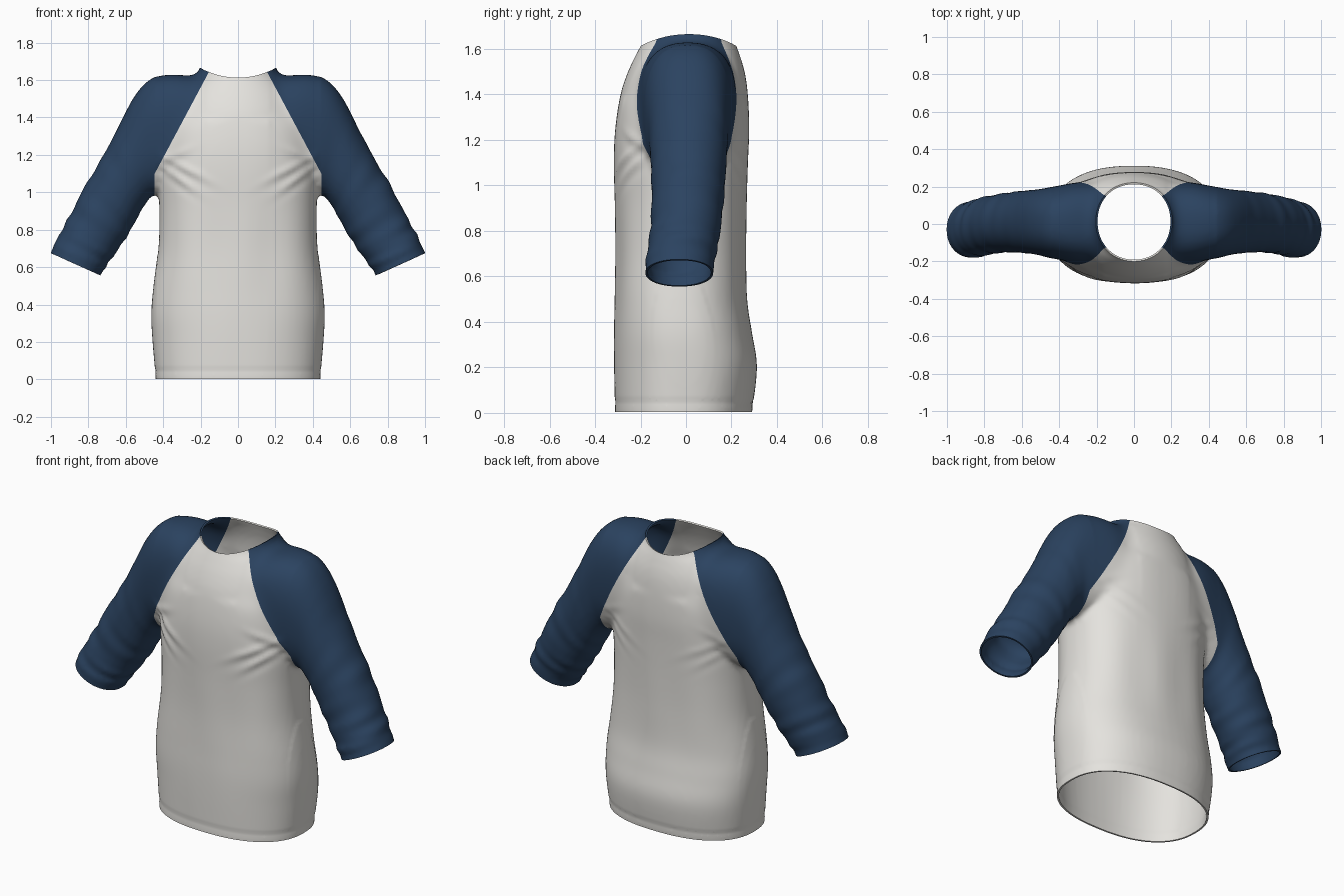
import bpy
import bmesh
from math import sin, cos, pi, exp, copysign
from mathutils import Vector

cube = bpy.data.objects.get("Cube")
if cube:
    bpy.data.objects.remove(cube, do_unlink=True)


def material(name, rgb):
    mat = bpy.data.materials.new(name)
    mat.use_nodes = True
    mat.diffuse_color = (*rgb, 1)
    mat.node_tree.nodes["Principled BSDF"].inputs["Base Color"].default_value = (*rgb, 1)
    return mat


def spline(rows, steps):
    """Catmull-Rom interpolation of profile rows."""
    out = []
    for i in range(len(rows) - 1):
        quad = [rows[max(i - 1, 0)], rows[i], rows[i + 1], rows[min(i + 2, len(rows) - 1)]]
        for s in range(steps):
            t = s / steps
            out.append([b + 0.5 * t * (c - a + t * (2 * a - 5 * b + 4 * c - d
                        + t * (3 * (b - c) + d - a))) for a, b, c, d in zip(*quad)])
    return out + [list(rows[-1])]


def oval(power, count=64):
    """Unit superellipse as (u, v) pairs."""
    for k in range(count):
        a = 2 * pi * k / count
        yield [copysign(abs(f) ** (2 / power), f) for f in (cos(a), sin(a))]


def loft(bm, rings):
    loops = [[bm.verts.new(p) for p in ring] for ring in rings]
    for lo, hi in zip(loops, loops[1:]):
        for k in range(len(lo)):
            n = (k + 1) % len(lo)
            bm.faces.new((lo[k], lo[n], hi[n], hi[k]))
    bm.faces.new(loops[0])
    bm.faces.new(loops[-1])


# Torso profile: height, half width, front y, back y
TORSO = [(-0.08, 0.44, -0.31, 0.28), (0, 0.44, -0.312, 0.29), (0.2, 0.457, -0.316, 0.312),
         (0.35, 0.464, -0.316, 0.29), (0.5, 0.452, -0.312, 0.267), (0.7, 0.428, -0.308, 0.262),
         (0.9, 0.422, -0.311, 0.265), (1.1, 0.43, -0.317, 0.272), (1.25, 0.42, -0.311, 0.278),
         (1.4, 0.385, -0.288, 0.272), (1.5, 0.345, -0.255, 0.258), (1.58, 0.285, -0.217, 0.234),
         (1.63, 0.225, -0.192, 0.216), (1.68, 0.2, -0.185, 0.212), (1.75, 0.2, -0.185, 0.212)]

# Sleeve sections: outer x, z, inner x, z, front y, back y
SLEEVE = [(0.18, 1.60, 0.20, 1.15, -0.185, 0.205), (0.28, 1.626, 0.28, 1.08, -0.208, 0.225),
          (0.40, 1.63, 0.36, 1.02, -0.195, 0.21), (0.49, 1.588, 0.42, 0.99, -0.18, 0.195),
          (0.565, 1.495, 0.46, 0.98, -0.165, 0.185), (0.64, 1.35, 0.50, 0.93, -0.157, 0.18),
          (0.73, 1.18, 0.545, 0.85, -0.152, 0.172), (0.82, 1.03, 0.59, 0.77, -0.152, 0.162),
          (0.90, 0.875, 0.65, 0.68, -0.16, 0.147), (0.955, 0.775, 0.695, 0.62, -0.172, 0.132),
          (1.0, 0.68, 0.735, 0.555, -0.18, 0.12), (1.04, 0.59, 0.775, 0.475, -0.18, 0.12)]

bm = bmesh.new()
rings = []
for z, w, front, back in spline(TORSO, 5):
    power = 2.35 if z < 1.4 else 2.05
    rings.append([(w * u, (front + back) / 2 + (back - front) / 2 * v, z) for u, v in oval(power)])
loft(bm, rings)

# Sleeves, boxy at the shoulder, with gathered folds that deepen toward the cuff
for side in (1, -1):
    rings = []
    sections = spline(SLEEVE, 10)
    for i, (ox, oz, ix, iz, front, back) in enumerate(sections):
        t = i / (len(sections) - 1)
        depth = 0.055 * max(0, t - 0.36) * (t < 0.9)
        ring = []
        for u, v in oval(2.1 + 0.7 * max(0, 1 - 2 * t)):
            fold = 1 + depth * (sin(62 * t + 1.6 * v + 0.8 * side) + 0.6 * sin(97 * t - 2 * u))
            u, v = u * fold, v * fold
            ring.append((side * ((ox + ix) / 2 + (ox - ix) / 2 * u),
                         (front + back) / 2 + (back - front) / 2 * v,
                         (oz + iz) / 2 + (oz - iz) / 2 * u))
        rings.append(ring)
    loft(bm, rings)
bmesh.ops.recalc_face_normals(bm, faces=bm.faces)
mesh = bpy.data.meshes.new("raglan_shirt")
bm.to_mesh(mesh)
bm.free()
shirt = bpy.data.objects.new("raglan_shirt", mesh)
bpy.context.collection.objects.link(shirt)
bpy.context.view_layer.objects.active = shirt
shirt.select_set(True)

# Fuse the torso and sleeves into one cloth surface
remesh = shirt.modifiers.new("fuse", "REMESH")
remesh.mode = "VOXEL"
remesh.voxel_size = 0.0145
relax = shirt.modifiers.new("relax", "SMOOTH")
relax.factor = 0.5
relax.iterations = 5
for name in ("fuse", "relax"):
    bpy.ops.object.modifier_apply(modifier=name)

bm = bmesh.new()
bm.from_mesh(shirt.data)

# Blend the shoulder joins so the raglan panels run on smoothly
joins = [v for v in bm.verts if 0.17 < abs(v.co.x) < 0.44 and 1.12 < v.co.z < 1.645]
for _ in range(30):
    bmesh.ops.smooth_vert(bm, verts=joins, factor=0.5,
                          use_axis_x=True, use_axis_y=True, use_axis_z=True)
bm.normal_update()

# Chest and underarm creases, soft drape and the hem seam
CREASES = [(0.28, 1.13, 0.5, 0.12, 0.007), (0.32, 1.08, 0.7, 0.09, 0.006),
           (0.34, 1.2, -0.4, 0.08, 0.006)]
for v in bm.verts:
    x, y, z = v.co
    shift = 0
    if abs(x) < 0.43 and z < 1.35:
        for cx, cz, slope, length, height in CREASES:
            off = z - cz - slope * (abs(x) - cx)
            along = (abs(x) - cx) / length
            gain = 1 if y < 0 else 0.4
            shift += gain * height * exp(-along ** 2) * (exp(-(off / 0.022) ** 2)
                                                         - 0.6 * exp(-((off + 0.045) / 0.025) ** 2))
        shift += 0.003 * sin(22 * x + 1) * exp(-((z - 0.7) / 0.3) ** 2)
    if z < 0.1:
        shift -= 0.003 * exp(-((z - 0.045) / 0.012) ** 2)
    v.co += v.normal * shift


def cut(faces, point, normal, trim=False):
    geom = set(faces)
    for f in faces:
        geom.update(f.edges)
        geom.update(f.verts)
    bmesh.ops.bisect_plane(bm, geom=list(geom), dist=0.0005, plane_co=point,
                           plane_no=normal, clear_outer=trim)


# Open the hem and the cuffs
cut(bm.faces[:], (0, 0, 0.003), (0, 0, -1), True)
for side in (1, -1):
    arm = [f for f in bm.faces if f.calc_center_median().x * side > 0.52]
    cut(arm, (side * 0.868, 0, 0.615), (side * 0.41, 0, -0.91), True)

# Open the neck with a rim that rises toward the shoulders
for v in bm.verts:
    v.co.z -= 1.25 * v.co.x ** 2
cut(bm.faces[:], (0, 0, 1.613), (0, 0, 1), True)
for v in bm.verts:
    v.co.z += 1.25 * v.co.x ** 2

# Raglan seams, then colour by which side of the seam a face lies on
SEAM = Vector((0.152, 0, 1.65))
ACROSS = Vector((0.54, 0, 0.288)).normalized()
ARMHOLE = 0.447
for side in (1, -1):
    upper = [f for f in bm.faces if f.calc_center_median().z > 0.9]
    cut(upper, (side * SEAM.x, 0, SEAM.z), (side * ACROSS.x, 0, ACROSS.z))
    under = [f for f in bm.faces if f.calc_center_median().z > 0.8]
    cut(under, (side * ARMHOLE, 0, 1), (side, 0, 0))
shirt.data.materials.append(material("warm_white_cloth", (0.78, 0.765, 0.73)))
shirt.data.materials.append(material("navy_cloth", (0.024, 0.056, 0.118)))
for f in bm.faces:
    f.smooth = True
    c = f.calc_center_median()
    c.x = abs(c.x)
    past_seam = (c - SEAM).dot(ACROSS) > 0 and c.z > 0.95
    past_armhole = c.x > ARMHOLE and c.z > 0.8
    f.material_index = int(past_seam or past_armhole or c.x > 0.5)
bm.to_mesh(shirt.data)
bm.free()

# Cloth thickness
cloth = shirt.modifiers.new("thickness", "SOLIDIFY")
cloth.thickness = 0.01
cloth.offset = -1
bpy.ops.object.modifier_apply(modifier="thickness")
bpy.ops.object.shade_smooth_by_angle(angle=0.9)
